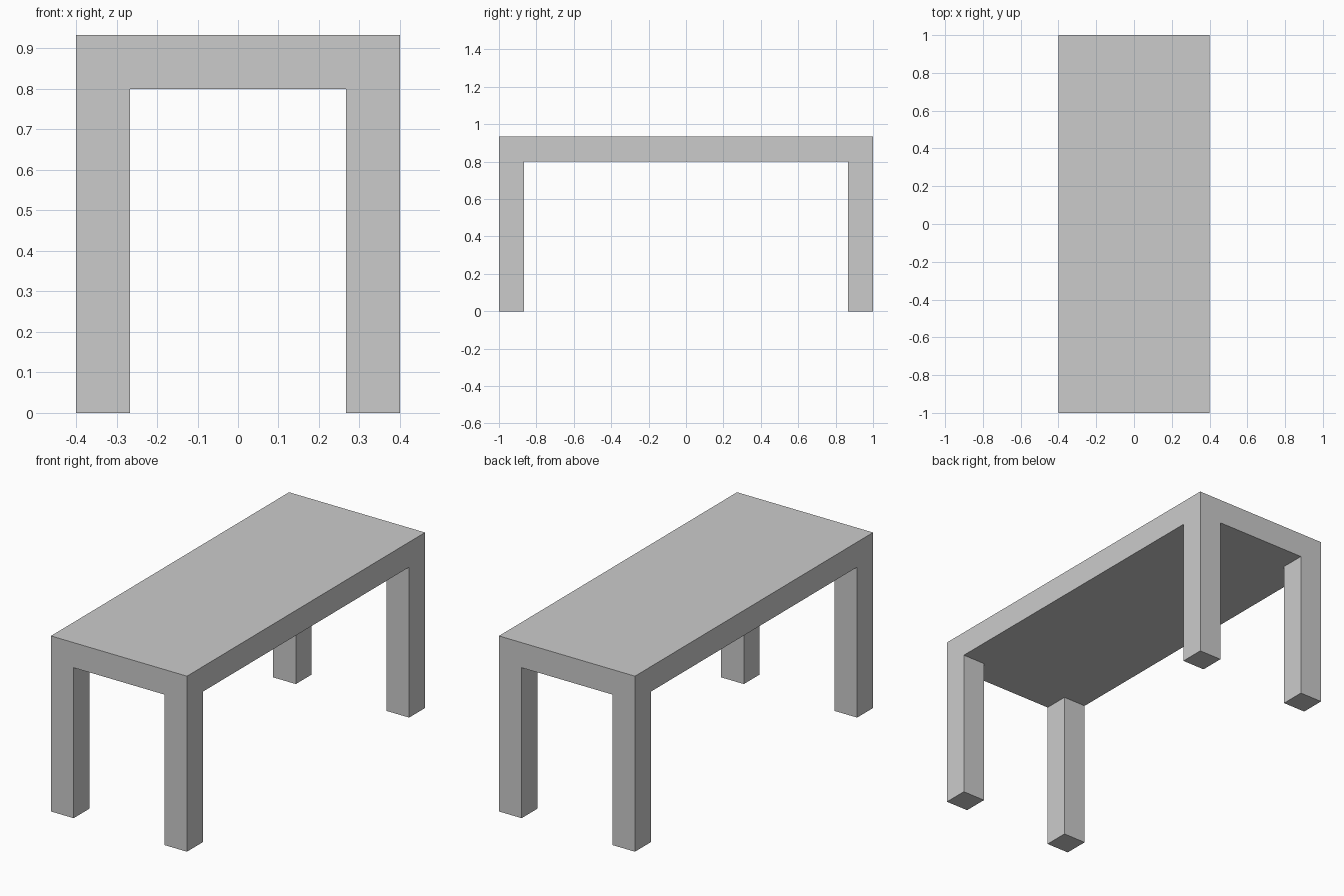
import bpy
import bmesh
from mathutils import Matrix, Vector

if "Cube" in bpy.data.objects:
    bpy.data.objects.remove(bpy.data.objects["Cube"])

HALF_X, HALF_Y = 0.4, 1.0
UNDERSIDE, TOP = 0.8, 0.9333
LEG = 0.1333

bm = bmesh.new()

# Table top slab
size = (2 * HALF_X, 2 * HALF_Y, TOP - UNDERSIDE)
bmesh.ops.create_cube(
    bm, size=1,
    matrix=Matrix.Translation((0, 0, (TOP + UNDERSIDE) / 2)) @ Matrix.Diagonal((*size, 1)))

# Loop cuts that mark out the leg footprints
for axis, half in ((Vector((1, 0, 0)), HALF_X), (Vector((0, 1, 0)), HALF_Y)):
    for side in (-1, 1):
        bmesh.ops.bisect_plane(
            bm, geom=bm.verts[:] + bm.edges[:] + bm.faces[:],
            plane_co=axis * side * (half - LEG), plane_no=axis)

# Legs pulled down from the four corner faces of the underside
bm.normal_update()
corners = [
    f for f in bm.faces
    if f.normal.z < -0.9
    and abs(f.calc_center_median().x) > HALF_X - LEG
    and abs(f.calc_center_median().y) > HALF_Y - LEG]
feet = bmesh.ops.extrude_discrete_faces(bm, faces=corners)["faces"]
bmesh.ops.translate(bm, vec=(0, 0, -UNDERSIDE), verts=[v for f in feet for v in f.verts])
bmesh.ops.recalc_face_normals(bm, faces=bm.faces[:])

mesh = bpy.data.meshes.new("table")
bm.to_mesh(mesh)
bm.free()
bpy.context.collection.objects.link(bpy.data.objects.new("table", mesh))
